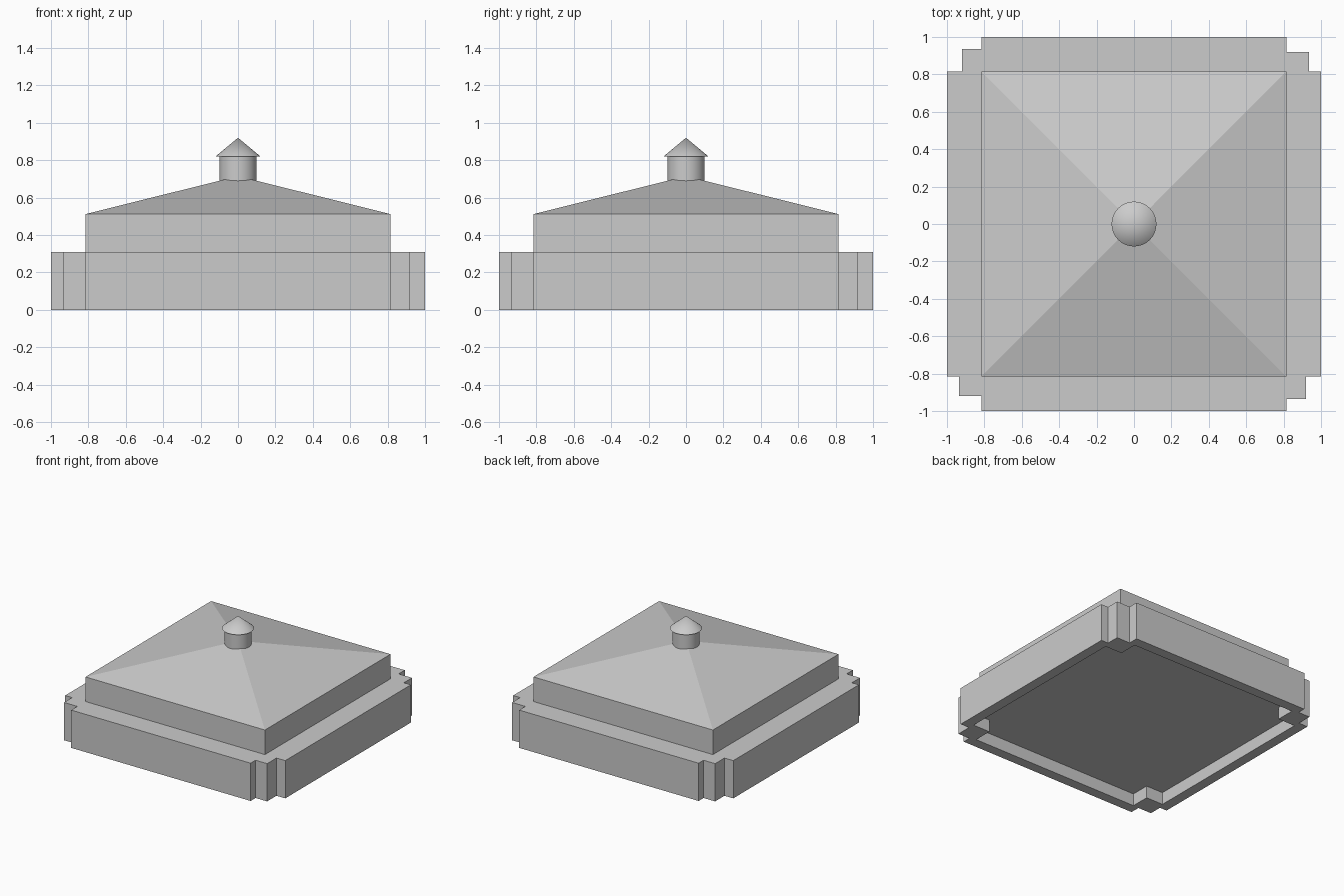
import bpy, bmesh, math

cube = bpy.data.objects.get("Cube")
if cube:
    bpy.data.objects.remove(cube, do_unlink=True)

grey = bpy.data.materials.new("plain_grey")
grey.use_nodes = True
colour = (0.6, 0.6, 0.6, 1)
grey.diffuse_color = colour
grey.node_tree.nodes["Principled BSDF"].inputs["Base Color"].default_value = colour


def add_object(name, bm):
    bmesh.ops.recalc_face_normals(bm, faces=bm.faces)
    mesh = bpy.data.meshes.new(name)
    bm.to_mesh(mesh)
    bm.free()
    mesh.materials.append(grey)
    obj = bpy.data.objects.new(name, mesh)
    bpy.context.collection.objects.link(obj)
    return obj


def four_corners(points):
    """Repeat one corner's outline points around the centre."""
    outline = []
    for turn in range(4):
        outline += points
        points = [(-y, x) for x, y in points]
    return outline


def prism(name, outline, bottom, top):
    bm = bmesh.new()
    face = bm.faces.new([bm.verts.new((x, y, bottom)) for x, y in outline])
    made = bmesh.ops.extrude_face_region(bm, geom=[face], use_keep_orig=True)
    for v in made["geom"]:
        if isinstance(v, bmesh.types.BMVert):
            v.co.z = top
    return add_object(name, bm)


def turned(name, r1, r2, bottom, top, sides, spin=0.0):
    """Cylinder, cone or pyramid standing on the centre line."""
    bm = bmesh.new()
    bmesh.ops.create_cone(bm, cap_ends=True, segments=sides,
                          radius1=r1, radius2=r2, depth=top - bottom)
    bmesh.ops.remove_doubles(bm, verts=bm.verts, dist=1e-5)
    for v in bm.verts:
        x, y = v.co.x, v.co.y
        v.co.x = x * math.cos(spin) - y * math.sin(spin)
        v.co.y = x * math.sin(spin) + y * math.cos(spin)
        v.co.z += (bottom + top) / 2
    return add_object(name, bm)


half = 0.815

# Lower storey with stepped corners
lower = prism("lower_storey", four_corners(
    [(1, half), (0.936, half), (0.936, 0.92), (half, 0.92), (half, 1)]), 0, 0.31)

# Shallow recess under the lower storey
recess = prism("recess_cutter", four_corners(
    [(0.917, 0.764), (0.764, 0.764), (0.764, 0.917)]), -0.1, 0.1)
recess.hide_render = True
cut = lower.modifiers.new("recess", "BOOLEAN")
cut.operation = "DIFFERENCE"
cut.solver = "EXACT"
cut.object = recess
bpy.context.view_layer.objects.active = lower
bpy.ops.object.modifier_apply(modifier=cut.name)
bpy.data.objects.remove(recess, do_unlink=True)

# Upper storey and its pyramid roof
prism("upper_storey", four_corners([(half, half)]), 0.31, 0.512)
turned("main_roof", half * math.sqrt(2), 0, 0.512, 0.715, 4, math.pi / 4)

# Round cupola with a cone cap
round_parts = [turned("cupola_drum", 0.1, 0.1, 0.66, 0.82, 32),
               turned("cupola_cap", 0.12, 0, 0.82, 0.92, 32)]
for part in round_parts:
    bpy.ops.object.select_all(action="DESELECT")
    part.select_set(True)
    bpy.context.view_layer.objects.active = part
    bpy.ops.object.shade_smooth_by_angle(angle=math.radians(30))
